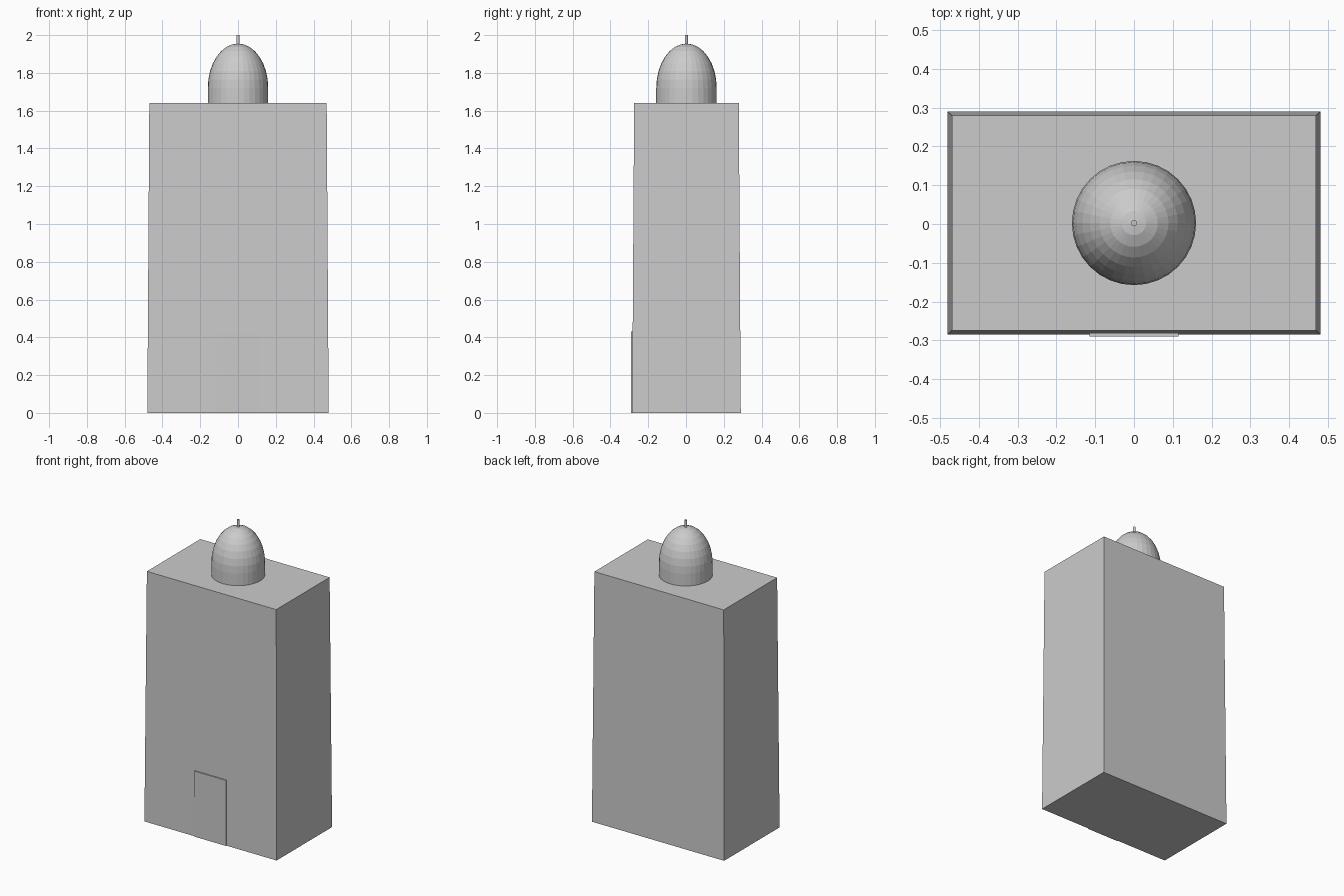
import bpy
import bmesh
import math

cube = bpy.data.objects.get("Cube")
if cube:
    bpy.data.objects.remove(cube, do_unlink=True)

GREY = (0.6, 0.6, 0.6, 1)
stone = bpy.data.materials.new("plain grey")
stone.use_nodes = True
stone.diffuse_color = GREY
stone.node_tree.nodes["Principled BSDF"].inputs["Base Color"].default_value = GREY

CENTRE_Y = 0.0025
ROOF = 1.64


def add_object(name, bm):
    bmesh.ops.recalc_face_normals(bm, faces=bm.faces)
    mesh = bpy.data.meshes.new(name)
    bm.to_mesh(mesh)
    bm.free()
    mesh.materials.append(stone)
    obj = bpy.data.objects.new(name, mesh)
    bpy.context.collection.objects.link(obj)
    return obj


def box(name, size, centre, taper=0.0):
    """Box whose top edges step inwards by taper on every side."""
    bm = bmesh.new()
    bmesh.ops.create_cube(bm, size=1)
    for v in bm.verts:
        inset = taper if v.co.z > 0 else 0
        for axis in range(3):
            half = size[axis] / 2 - (inset if axis < 2 else 0)
            v.co[axis] = centre[axis] + math.copysign(half, v.co[axis])
    return add_object(name, bm)


def lathe(name, profile, segments):
    """Solid of revolution from (radius, height) points."""
    bm = bmesh.new()
    rings = []
    for r, z in profile:
        if r < 1e-5:
            rings.append([bm.verts.new((0, CENTRE_Y, z))])
            continue
        angles = [math.tau * i / segments for i in range(segments)]
        rings.append([bm.verts.new((r * math.cos(a), CENTRE_Y + r * math.sin(a), z))
                      for a in angles])
    for low, high in zip(rings, rings[1:]):
        for i in range(segments):
            j = (i + 1) % segments
            if len(high) == 1:
                bm.faces.new((low[i], low[j], high[0]))
            else:
                bm.faces.new((low[i], low[j], high[j], high[i]))
    for ring in (rings[0], rings[-1]):
        if len(ring) > 1:
            bm.faces.new(ring)
    return add_object(name, bm)


# Slightly tapering tower block
box("tower_body", (0.96, 0.575, ROOF), (0, CENTRE_Y, ROOF / 2), taper=0.0105)

# Thin upright entrance slab on the front
box("entrance", (0.23, 0.02, 0.43), (0, -0.28, 0.215))

# Drum with a tall faceted dome
RADIUS, DRUM, RISE, STEPS = 0.16, 0.08, 0.235, 8
arc = [math.pi / 2 * i / STEPS for i in range(STEPS + 1)]
dome = [(RADIUS * math.cos(a), ROOF + DRUM + RISE * math.sin(a)) for a in arc]
lathe("drum_and_dome", [(RADIUS, ROOF)] + dome, 32)

# Short spire
lathe("spire", [(0.008, 1.93), (0.008, 2.0)], 12)
